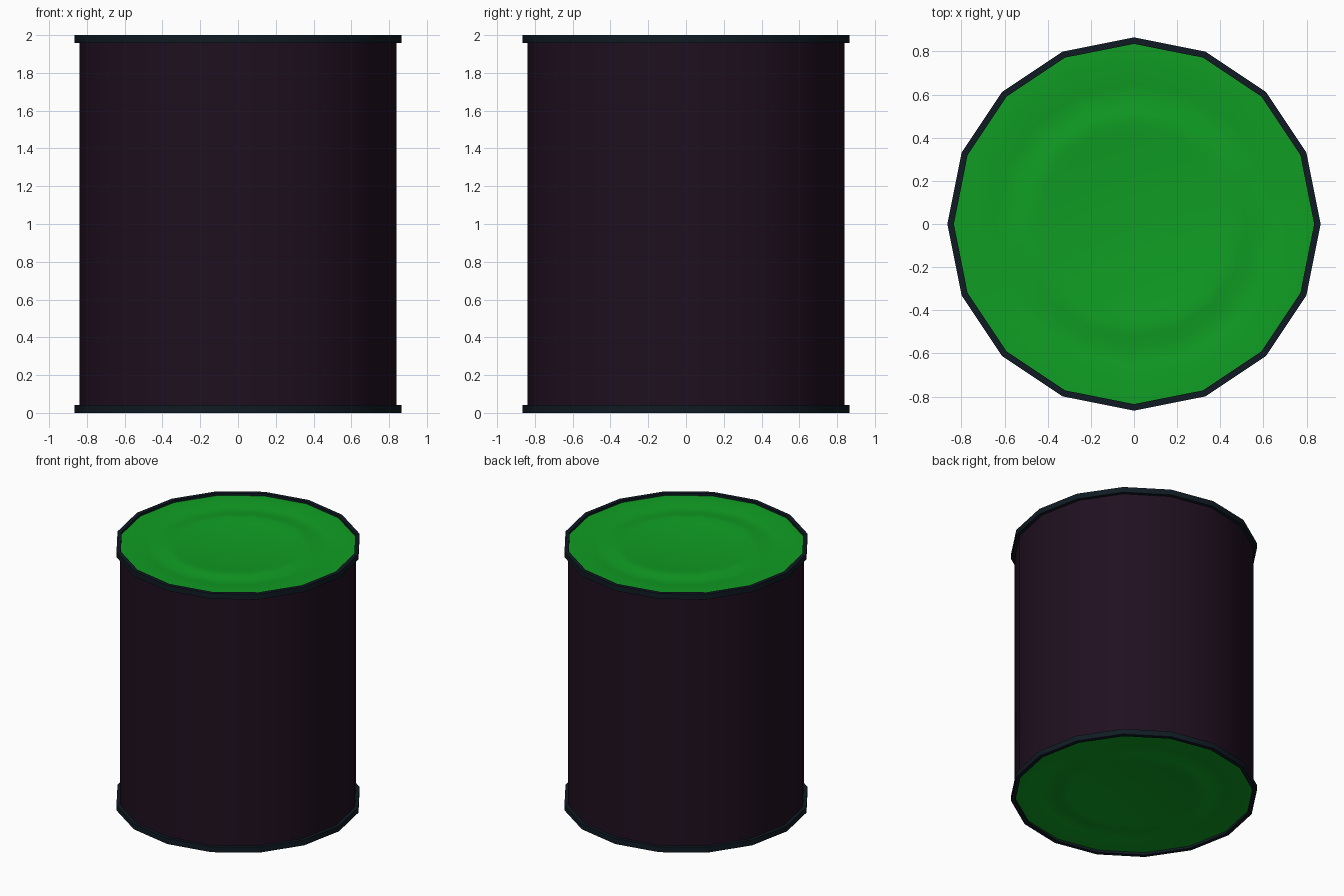
import bpy, bmesh, math

if "Cube" in bpy.data.objects:
    bpy.data.objects.remove(bpy.data.objects["Cube"])

SIDES = 16
HEIGHT = 2.0


def material(name, rgb):
    mat = bpy.data.materials.new(name)
    mat.diffuse_color = (*rgb, 1.0)
    mat.use_nodes = True
    mat.node_tree.nodes["Principled BSDF"].inputs["Base Color"].default_value = mat.diffuse_color
    return mat


def lathe(name, profile, mat, closed=False, angle=40):
    """Revolve (radius, z) points round z; a zero radius becomes one pole."""
    bm = bmesh.new()
    rings = []
    for r, z in profile:
        if r == 0:
            rings.append([bm.verts.new((0, 0, z))] * SIDES)
        else:
            rings.append([bm.verts.new((r * math.cos(math.tau * i / SIDES),
                                        r * math.sin(math.tau * i / SIDES), z))
                          for i in range(SIDES)])
    pairs = list(zip(rings, rings[1:]))
    if closed:
        pairs.append((rings[-1], rings[0]))
    for a, b in pairs:
        for i in range(SIDES):
            j = (i + 1) % SIDES
            bm.faces.new(dict.fromkeys((a[i], a[j], b[j], b[i])))
    mesh = bpy.data.meshes.new(name)
    bm.to_mesh(mesh)
    bm.free()
    mesh.materials.append(mat)
    obj = bpy.data.objects.new(name, mesh)
    bpy.context.collection.objects.link(obj)
    bpy.ops.object.select_all(action='DESELECT')
    obj.select_set(True)
    bpy.context.view_layer.objects.active = obj
    bpy.ops.object.shade_smooth_by_angle(angle=math.radians(angle))
    return obj


label = material("label", (0.014, 0.005, 0.014))
dark_metal = material("dark_metal", (0.005, 0.011, 0.017))
green = material("green_metal", (0.005, 0.34, 0.017))

# Can wall
lathe("can_body", [(0.84, 0.02), (0.84, HEIGHT - 0.02)], label)

# Rim cross-section and stepped lid profile, as depth below the end of the can
rim = [(0.835, 0.0), (0.865, 0.0), (0.865, 0.042), (0.835, 0.042)]
lid = [(0.838, 0.018), (0.70, 0.018), (0.65, 0.028), (0.57, 0.028),
       (0.52, 0.018), (0.46, 0.018), (0.40, 0.028), (0.0, 0.028)]

# Same rim and lid at both ends; winding is reversed for the top
for end in ("bottom", "top"):
    def place(points):
        if end == "bottom":
            return [(r, d) for r, d in points]
        return [(r, HEIGHT - d) for r, d in reversed(points)]

    lathe(end + "_rim", place(rim), dark_metal, closed=True)
    # Lid faces outward along its own end of the can
    lid_points = place(lid)
    if end == "bottom":
        lid_points.reverse()
    else:
        lid_points.reverse()
    obj = lathe(end + "_lid", lid_points, green)
    want = 1 if end == "top" else -1
    if obj.data.polygons[0].normal.z * want < 0:
        obj.data.flip_normals()
